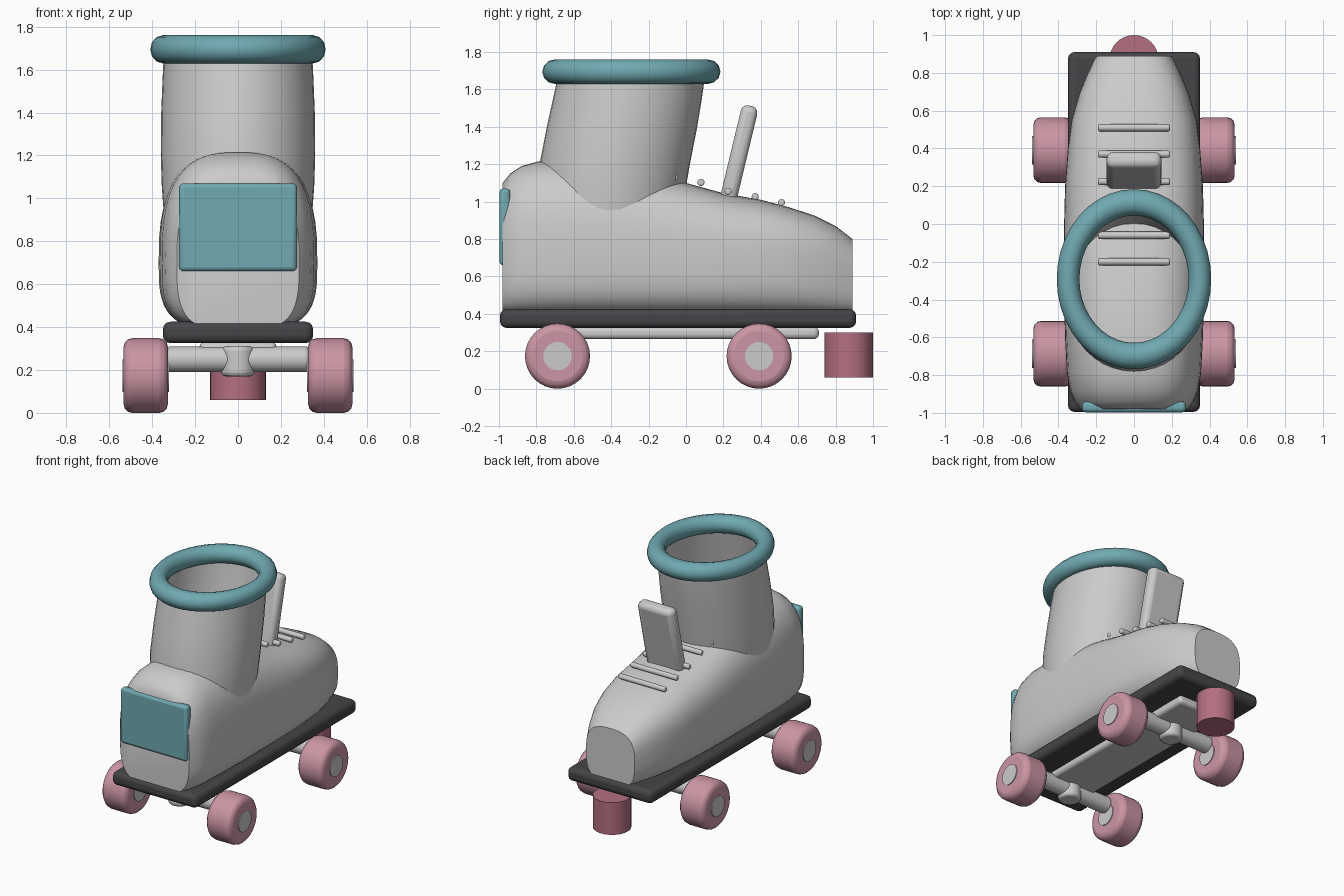
import bpy, bmesh, math
from math import cos, sin, pi, radians

if "Cube" in bpy.data.objects:
    bpy.data.objects.remove(bpy.data.objects["Cube"])


def material(name, rgb):
    m = bpy.data.materials.new(name)
    m.diffuse_color = (*rgb, 1)
    m.use_nodes = True
    m.node_tree.nodes["Principled BSDF"].inputs["Base Color"].default_value = m.diffuse_color
    return m


TEAL = material("teal", (0.16, 0.40, 0.44))
PINK = material("pink", (0.60, 0.30, 0.37))
ROSE = material("rose", (0.46, 0.16, 0.22))
DARK = material("dark", (0.06, 0.06, 0.065))


def finish(o, name, mat=None, bevel=0, segments=3, angle=35):
    o.name = name
    if mat:
        o.data.materials.append(mat)
    bpy.ops.object.select_all(action='DESELECT')
    o.select_set(True)
    bpy.context.view_layer.objects.active = o
    bpy.ops.object.transform_apply(location=False, rotation=False, scale=True)
    if bevel:
        b = o.modifiers.new("bevel", 'BEVEL')
        b.width, b.segments = bevel, segments
        b.limit_method, b.angle_limit = 'ANGLE', radians(40)
    bpy.ops.object.shade_smooth_by_angle(angle=radians(angle))
    return o


def box(name, lo, hi, mat=None, bevel=0.02, tilt=0):
    bpy.ops.mesh.primitive_cube_add(size=1, location=[(a + b) / 2 for a, b in zip(lo, hi)],
                                    rotation=(tilt, 0, 0))
    o = bpy.context.object
    o.scale = [b - a for a, b in zip(lo, hi)]
    return finish(o, name, mat, bevel)


def cylinder(name, center, r, length, axis='X', mat=None, bevel=0, sides=32):
    bpy.ops.mesh.primitive_cylinder_add(vertices=sides, radius=r, depth=length, location=center,
                                        rotation=(0, pi / 2 if axis == 'X' else 0, 0))
    return finish(bpy.context.object, name, mat, bevel)


def loft(name, rings, caps):
    bm = bmesh.new()
    vs = [[bm.verts.new(p) for p in ring] for ring in rings]
    n = len(vs[0])
    for a, b in zip(vs, vs[1:]):
        for i in range(n):
            j = (i + 1) % n
            bm.faces.new((a[i], a[j], b[j], b[i]))
    if caps:
        bm.faces.new(vs[0])
        bm.faces.new(vs[-1])
    bmesh.ops.recalc_face_normals(bm, faces=bm.faces)
    me = bpy.data.meshes.new(name)
    bm.to_mesh(me)
    bm.free()
    o = bpy.data.objects.new(name, me)
    bpy.context.collection.objects.link(o)
    return finish(o, name, angle=40)


# Boot body: cross-sections along y, as (y, half width, top height)
def boot_ring(y, w, top, n=48):
    mid, bottom, e = 0.70 - max(0, 1.0 - top) * 0.5, 0.40, 2 / 2.8
    pts = []
    for i in range(n):
        t = 2 * pi * i / n
        c, s = cos(t), sin(t)
        x = w * math.copysign(abs(c) ** e, c)
        if s >= 0:
            z = mid + (top - mid) * s ** e
        else:  # nearly straight sides down to the sole
            x = w * math.copysign(abs(c) ** 0.3, c) * (1 - 0.1 * s * s)
            z = mid - (mid - bottom) * abs(s) ** 0.6
        pts.append((x, y, z))
    return pts


BODY = [(-0.98, 0.285, 1.10), (-0.94, 0.315, 1.15), (-0.88, 0.34, 1.19), (-0.79, 0.355, 1.215),
        (-0.6, 0.365, 1.215), (-0.4, 0.37, 1.19), (-0.2, 0.37, 1.15), (0, 0.37, 1.10),
        (0.2, 0.365, 1.045), (0.4, 0.35, 1.01), (0.55, 0.33, 0.97), (0.69, 0.29, 0.925),
        (0.8, 0.245, 0.87), (0.89, 0.20, 0.80)]
loft("boot_body", [boot_ring(*s) for s in BODY], True)

# Ankle shaft: open tube of ellipses, as (z, centre y, half x, half y)
SHAFT = [(0.85, -0.42, 0.34, 0.37), (1.05, -0.40, 0.355, 0.395), (1.2, -0.381, 0.36, 0.402),
         (1.4, -0.342, 0.358, 0.402), (1.55, -0.313, 0.352, 0.398), (1.69, -0.288, 0.345, 0.392)]
loft("ankle_shaft", [[(a * cos(2 * pi * i / 40), cy + b * sin(2 * pi * i / 40), z)
                      for i in range(40)] for z, cy, a, b in SHAFT], False)

# Padded collar
bpy.ops.mesh.primitive_torus_add(major_segments=40, minor_segments=12, major_radius=0.349,
                                 minor_radius=0.06, location=(0, -0.292, 1.695))
collar = bpy.context.object
collar.scale = (1, 1.165, 1.1)
finish(collar, "collar", TEAL, angle=60)

# Tongue, heel patch and laces
box("tongue", (-0.145, 0.235, 0.96), (0.145, 0.325, 1.52), None, 0.035, radians(-13.5))
box("heel_patch", (-0.275, -0.997, 0.66), (0.275, -0.94, 1.07), TEAL, 0.02)
for i, (y, z) in enumerate([(0.51, 0.995), (0.37, 1.027), (0.225, 1.055), (0.08, 1.103),
                            (-0.06, 1.13), (-0.2, 1.165)]):
    cylinder(f"lace_{i + 1}", (0, y, z), 0.019, 0.38, 'X', None, 0.008, 16)

# Sole, chassis plate and toe stop
box("sole", (-0.35, -0.995, 0.325), (0.35, 0.91, 0.425), DARK, 0.035)
box("chassis_plate", (-0.18, -0.71, 0.265), (0.18, 0.71, 0.33), None, 0.025)
cylinder("toe_stop", (0, 0.87, 0.18), 0.13, 0.24, 'Z', ROSE)

# Axles and wheels
for end, y in (("heel", -0.687), ("toe", 0.391)):
    cylinder(f"{end}_axle", (0, y, 0.25), 0.06, 0.66, 'X', None, 0.015)
    cylinder(f"{end}_pivot", (0, y, 0.24), 0.078, 0.14, 'Z', None, 0.02)
    for side, s in (("left", -1), ("right", 1)):
        cylinder(f"{end}_{side}_wheel", (s * 0.43, y, 0.174), 0.174, 0.206, 'X', PINK, 0.04)
        cylinder(f"{end}_{side}_hub", (s * 0.43, y, 0.174), 0.076, 0.218, 'X')
